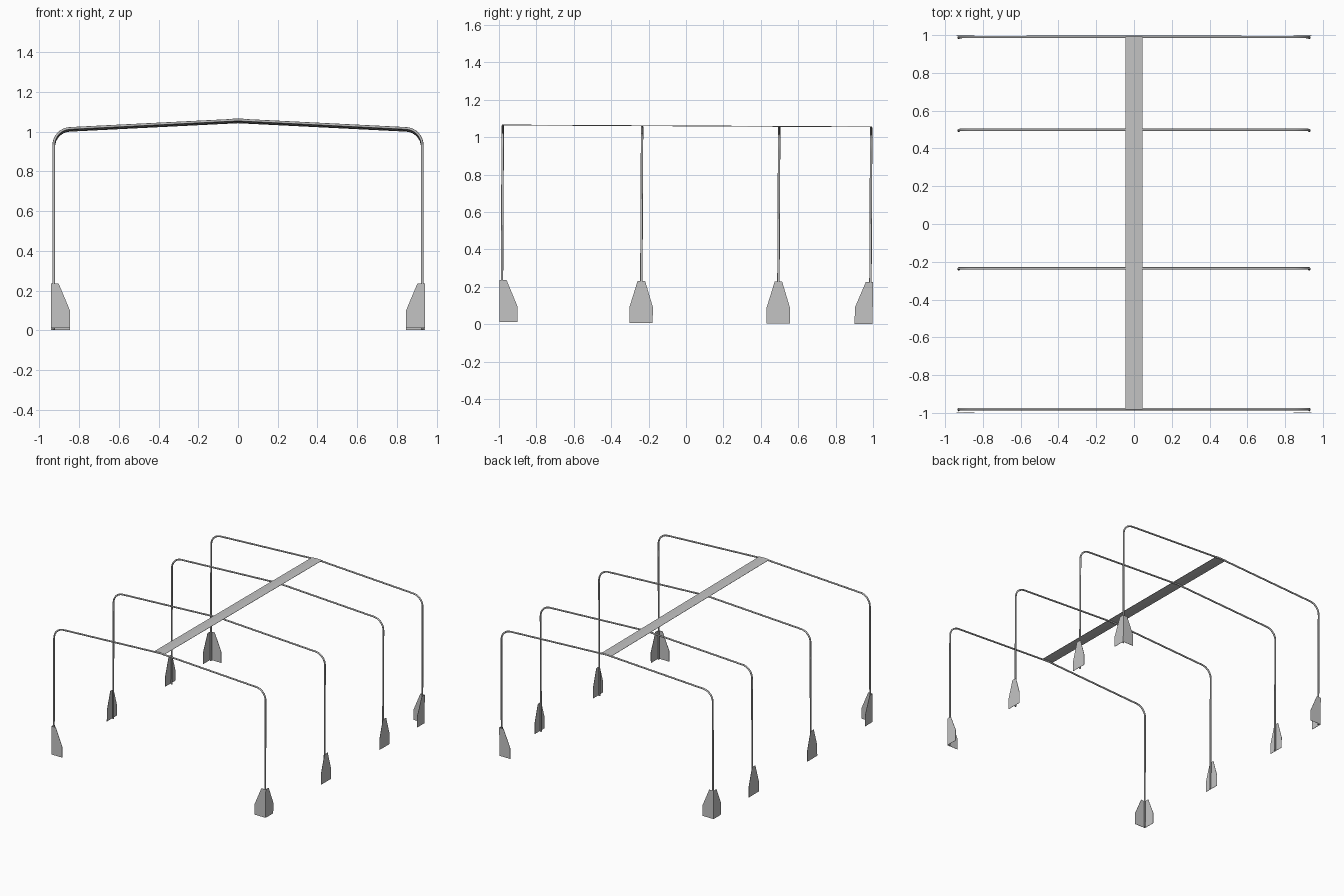
import bpy
import math
from mathutils import Matrix

cube = bpy.data.objects.get("Cube")
if cube:
    bpy.data.objects.remove(cube)

# Single grey metal
metal = bpy.data.materials.new("grey_metal")
metal.use_nodes = True
metal.diffuse_color = (0.55, 0.55, 0.55, 1)
metal.node_tree.nodes["Principled BSDF"].inputs["Base Color"].default_value = (0.55, 0.55, 0.55, 1)

TILT = Matrix.Rotation(-0.005, 4, "X")     # the whole frame leans very slightly
BASE = 0.006                               # foot height
LEG_X, RIDGE_Z, SLOPE, BEND = 0.928, 1.0545, 0.05, 0.085
TUBE = 0.0065
FRAMES = {"front": -0.985, "front_middle": -0.24, "back_middle": 0.493, "back": 0.985}


def add(name, data):
    obj = bpy.data.objects.new(name, data)
    bpy.context.scene.collection.objects.link(obj)
    data.materials.append(metal)
    obj.matrix_world = TILT
    return obj


def sheet(name, verts, faces, thickness):
    mesh = bpy.data.meshes.new(name)
    mesh.from_pydata(verts, [], faces)
    obj = add(name, mesh)
    mod = obj.modifiers.new("thickness", "SOLIDIFY")
    mod.thickness = thickness
    mod.offset = 0
    return obj


def half_profile():
    # leg, rounded eave and sloping rafter up to the ridge
    sweep = math.pi / 2 - math.atan(SLOPE)
    cx = LEG_X - BEND
    end_x = cx + BEND * math.cos(sweep)
    cz = RIDGE_Z - SLOPE * end_x - BEND * math.sin(sweep)
    pts = [(LEG_X, BASE)]
    for i in range(9):
        a = sweep * i / 8
        pts.append((cx + BEND * math.cos(a), cz + BEND * math.sin(a)))
    return pts


# Bent tube frames
half = half_profile()
path = half + [(0, RIDGE_Z)] + [(-x, z) for x, z in reversed(half)]
for name, y in FRAMES.items():
    curve = bpy.data.curves.new(name + "_frame", "CURVE")
    curve.dimensions = "3D"
    curve.bevel_depth = TUBE
    curve.bevel_resolution = 2
    curve.use_fill_caps = True
    spline = curve.splines.new("POLY")
    spline.points.add(len(path) - 1)
    for point, (x, z) in zip(spline.points, path):
        point.co = (x, y, z, 1)
    spline.use_smooth = True
    add(name + "_frame", curve)

# Foot plates: outlines as (offset, height)
TOP, SHOULDER = 0.23, 0.092
corner = [(0, BASE), (0.095, BASE), (0.095, SHOULDER), (0.037, TOP), (0, TOP)]
centred = [(-0.062, BASE), (0.062, BASE), (0.062, SHOULDER),
           (0.02, TOP), (-0.02, TOP), (-0.062, SHOULDER)]
PLATE_X, PLATE_Y = 0.94, 0.997

for side, s in (("left", 1), ("right", -1)):
    for name, y in FRAMES.items():
        label = f"{side}_{name}_foot"
        if "middle" in name:
            sheet(label + "_plate", [(s * PLATE_X, y + o, z) for o, z in centred],
                  [range(len(centred))], 0.002)
        else:
            # two plates meeting in an L at the outer corner
            d = 1 if y > 0 else -1
            sheet(label + "_side_plate",
                  [(s * PLATE_X, d * (PLATE_Y - o), z) for o, z in corner],
                  [range(len(corner))], 0.002)
            sheet(label + "_end_plate",
                  [(s * (PLATE_X - o), d * PLATE_Y, z) for o, z in corner],
                  [range(len(corner))], 0.002)

# Ridge strip, folded along the middle over the frames
W, Y = 0.045, 0.988
ridge_top = RIDGE_Z + TUBE
verts = [(x, y, ridge_top - SLOPE * abs(x)) for y in (-Y, Y) for x in (-W, 0, W)]
sheet("ridge_strip", verts, [(0, 1, 4, 3), (1, 2, 5, 4)], 0.002)
